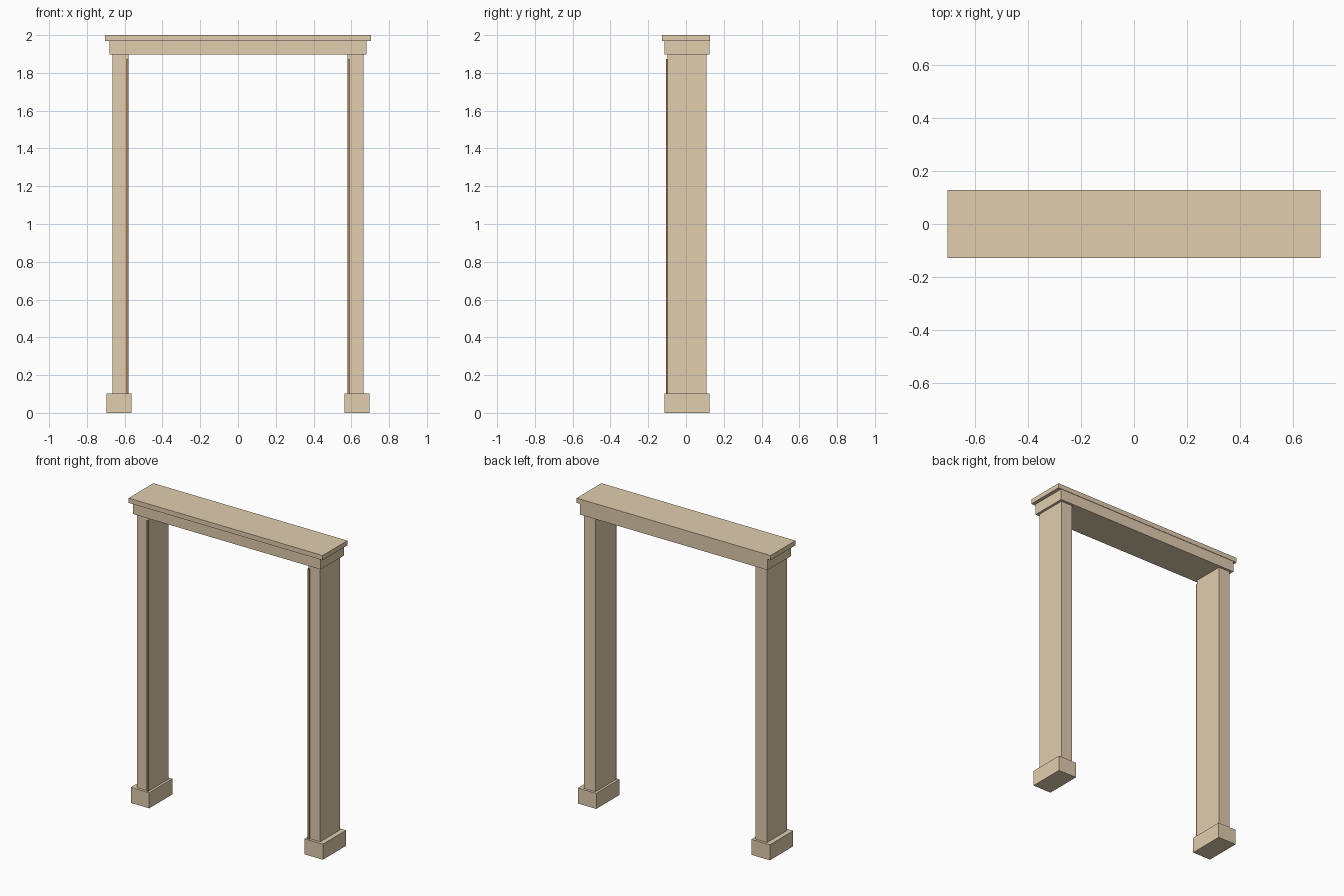
import bpy
import bmesh
from mathutils import Matrix, Vector

cube = bpy.data.objects.get("Cube")
if cube:
    bpy.data.objects.remove(cube, do_unlink=True)


def make_material(name, color):
    mat = bpy.data.materials.new(name)
    mat.use_nodes = True
    mat.diffuse_color = color
    mat.node_tree.nodes["Principled BSDF"].inputs["Base Color"].default_value = color
    return mat


stone = make_material("tan_stone", (0.75, 0.61, 0.427, 1))
wood = make_material("brown_wood", (0.39, 0.22, 0.105, 1))


def box(name, low, high, mat):
    """Flat-sided block between two opposite corners."""
    low, high = Vector(low), Vector(high)
    bm = bmesh.new()
    bmesh.ops.create_cube(bm, size=1)
    bmesh.ops.transform(bm, matrix=Matrix.Diagonal((high - low).to_4d()), verts=bm.verts)
    mesh = bpy.data.meshes.new(name)
    bm.to_mesh(mesh)
    bm.free()
    mesh.materials.append(mat)
    obj = bpy.data.objects.new(name, mesh)
    obj.location = (low + high) / 2
    bpy.context.collection.objects.link(obj)


def side_box(name, x_in, x_out, y, z, mat):
    """One block on each side of the opening."""
    for side, s in (("left", 1), ("right", -1)):
        xs = sorted((s * x_in, s * x_out))
        box(f"{side}_{name}", (xs[0], y[0], z[0]), (xs[1], y[1], z[1]), mat)


# Plinths, posts and the thin stop strips on the front of their inner edges
side_box("plinth", 0.563, 0.696, (-0.115, 0.125), (0, 0.102), stone)
side_box("post", 0.579, 0.664, (-0.097, 0.109), (0.102, 1.897), stone)
side_box("stop_strip", 0.579, 0.591, (-0.105, -0.097), (0.102, 1.873), wood)

# Lintel and overhanging cap
box("lintel", (-0.68, -0.115, 1.897), (0.68, 0.125, 1.969), stone)
box("cap", (-0.703, -0.128, 1.969), (0.703, 0.128, 2), stone)
